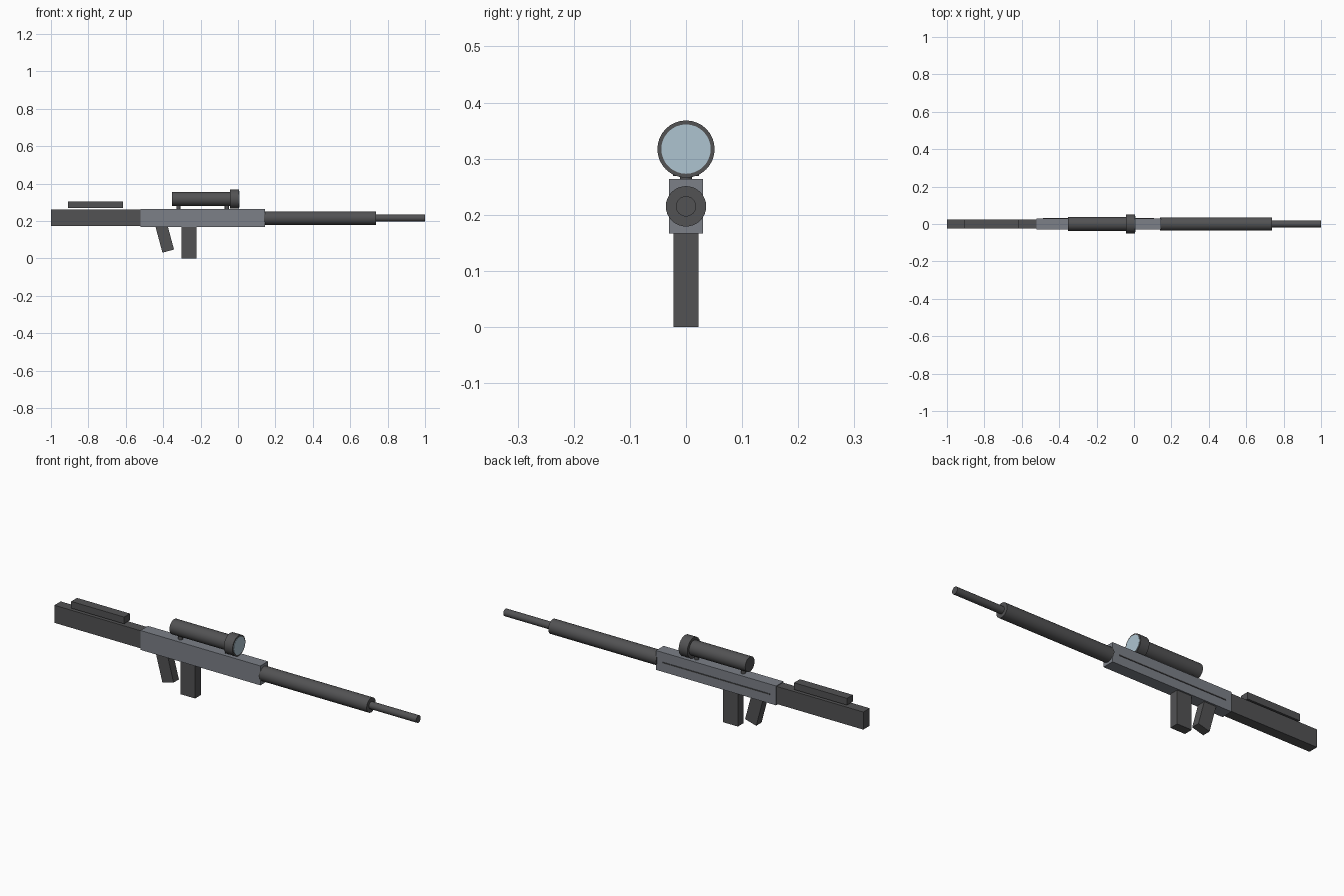
import bpy, math

cube = bpy.data.objects.get("Cube")
if cube:
    bpy.data.objects.remove(cube, do_unlink=True)


def material(name, rgb):
    mat = bpy.data.materials.new(name)
    mat.use_nodes = True
    mat.diffuse_color = (*rgb, 1)
    mat.node_tree.nodes["Principled BSDF"].inputs["Base Color"].default_value = (*rgb, 1)
    return mat


DARK = material("dark_grey", (0.085, 0.085, 0.088))
STEEL = material("steel_grey", (0.20, 0.215, 0.245))
GLASS = material("pale_blue_glass", (0.42, 0.55, 0.63))


def finish(name, mat):
    ob = bpy.context.object
    ob.name = name
    ob.data.materials.append(mat)
    return ob


def box(name, mat, x, y, z, tilt=0):
    """Box spanning the (low, high) pairs, tilted about y through its centre."""
    spans = (x, y, z)
    centre = [(a + b) / 2 for a, b in spans]
    bpy.ops.mesh.primitive_cube_add(size=1, location=centre)
    ob = finish(name, mat)
    ob.scale = [b - a for a, b in spans]
    bpy.ops.object.transform_apply(location=False, rotation=False, scale=True)
    ob.rotation_euler.y = math.radians(tilt)
    return ob


def tube(name, mat, x, z, radius):
    """Solid cylinder along x."""
    bpy.ops.mesh.primitive_cylinder_add(
        vertices=32, radius=radius, depth=x[1] - x[0],
        location=((x[0] + x[1]) / 2, 0, z), rotation=(0, math.pi / 2, 0))
    bpy.ops.object.shade_smooth_by_angle()
    return finish(name, mat)


# Stock and floating cheek rest
box("stock", DARK, (-1, -0.515), (-0.025, 0.025), (0.172, 0.26))
box("cheek_rest", DARK, (-0.908, -0.615), (-0.023, 0.023), (0.269, 0.303))

# Receiver with a thin strip on its rear side
box("receiver", STEEL, (-0.52, 0.145), (-0.03, 0.03), (0.167, 0.264))
box("side_strip", DARK, (-0.487, 0.107), (0.029, 0.033), (0.211, 0.216))

# Slanted grip and straight magazine
box("grip", DARK, (-0.425, -0.361), (-0.021, 0.021), (0.036, 0.19), tilt=-15)
box("magazine", DARK, (-0.303, -0.222), (-0.0225, 0.0225), (0, 0.18))

# Handguard and barrel
tube("handguard", DARK, (0.14, 0.738), 0.215, 0.036)
tube("barrel", DARK, (0.73, 1), 0.215, 0.018)

# Scope with objective bell, lens and two mounting posts
tube("scope_tube", DARK, (-0.354, -0.03), 0.317, 0.037)
tube("scope_bell", DARK, (-0.043, 0.005), 0.317, 0.051)
tube("scope_lens", GLASS, (0, 0.007), 0.317, 0.044)
for name, x in (("rear_mount", -0.318), ("front_mount", -0.06)):
    bpy.ops.mesh.primitive_cylinder_add(vertices=24, radius=0.011, depth=0.04, location=(x, 0, 0.275))
    bpy.ops.object.shade_smooth_by_angle()
    finish(name, DARK)
